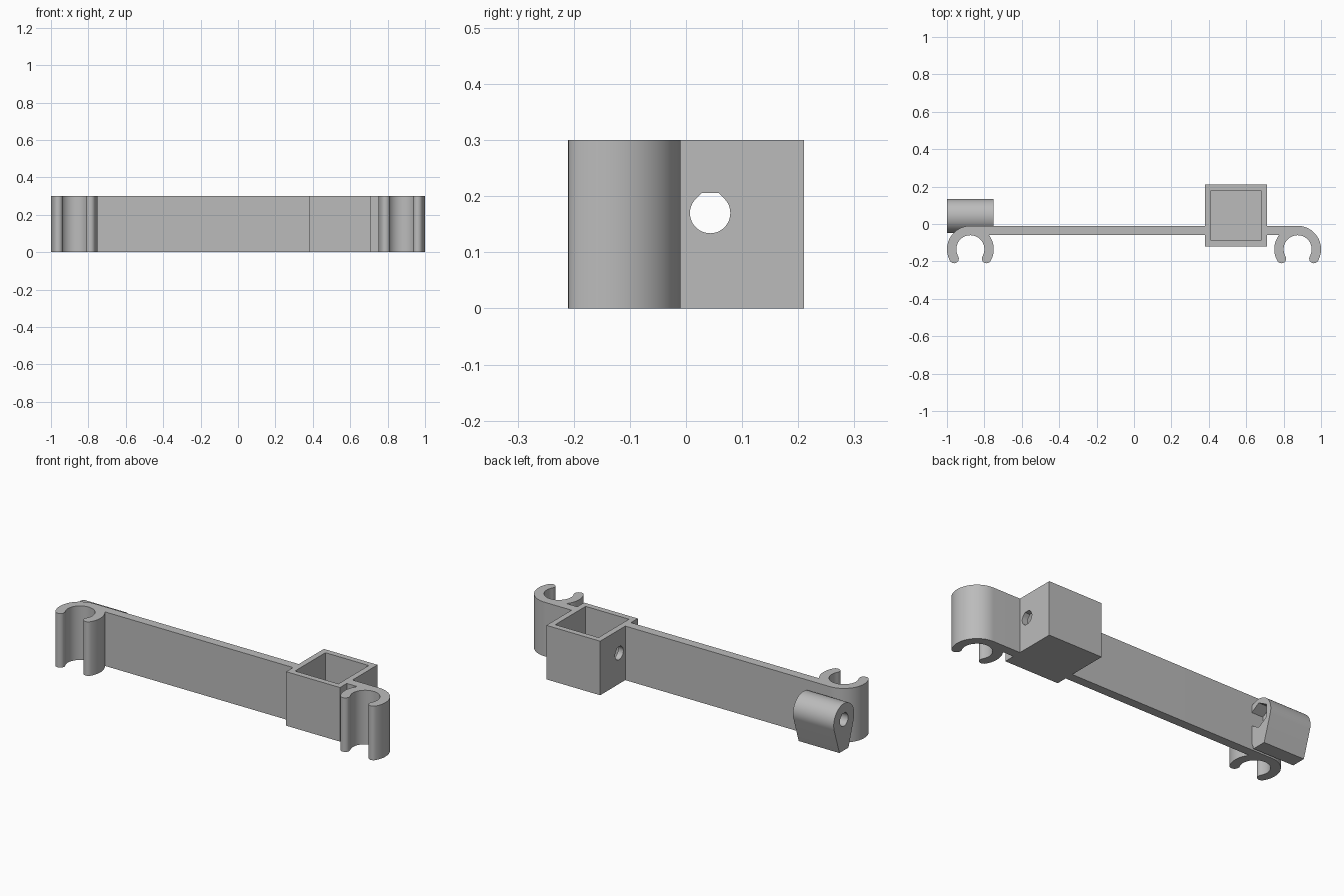
import bpy, bmesh
from math import radians, cos, sin
from mathutils import Vector

cube = bpy.data.objects.get("Cube")
if cube:
    bpy.data.objects.remove(cube, do_unlink=True)

GREY = (0.5, 0.5, 0.5, 1)
grey = bpy.data.materials.new("plain grey")
grey.use_nodes = True
grey.diffuse_color = GREY
grey.node_tree.nodes["Principled BSDF"].inputs["Base Color"].default_value = GREY

HEIGHT = 0.3
HOLE_Y, HOLE_Z, HOLE_R = 0.043, 0.17, 0.036
BAR_FRONT, BAR_BACK = -0.06, -0.01
CLIP_X, CLIP_Y, CLIP_OUT, CLIP_IN = 0.875, -0.135, 0.125, 0.075
BOX_L, BOX_R, BOX_F, BOX_B, WALL = 0.38, 0.71, -0.12, 0.21, 0.032


def arc(cx, cy, r, start, end, steps):
    angles = [radians(start + (end - start) * i / steps) for i in range(steps + 1)]
    return [(cx + r * cos(a), cy + r * sin(a)) for a in angles]


def prism(name, outline, low, high, axis="z"):
    """Extrude a flat outline along z (outline in x, y) or x (outline in y, z)."""
    place = (lambda a, b, c: (a, b, c)) if axis == "z" else (lambda a, b, c: (c, a, b))
    bm = bmesh.new()
    face = bm.faces.new([bm.verts.new(place(a, b, low)) for a, b in outline])
    grown = bmesh.ops.extrude_face_region(bm, geom=[face])["geom"]
    verts = [g for g in grown if isinstance(g, bmesh.types.BMVert)]
    bmesh.ops.translate(bm, verts=verts, vec=Vector(place(0, 0, high - low)))
    bmesh.ops.recalc_face_normals(bm, faces=bm.faces)
    mesh = bpy.data.meshes.new(name)
    bm.to_mesh(mesh)
    bm.free()
    mesh.materials.append(grey)
    obj = bpy.data.objects.new(name, mesh)
    bpy.context.collection.objects.link(obj)
    return obj


def select(obj):
    bpy.ops.object.select_all(action="DESELECT")
    bpy.context.view_layer.objects.active = obj
    obj.select_set(True)


def cut(obj, cutter):
    cutter.hide_render = True
    mod = obj.modifiers.new("cut", "BOOLEAN")
    mod.operation, mod.solver, mod.object = "DIFFERENCE", "EXACT", cutter
    select(obj)
    bpy.ops.object.modifier_apply(modifier=mod.name)
    bpy.data.objects.remove(cutter, do_unlink=True)


def rectangle(left, right, front, back):
    return [(left, front), (right, front), (right, back), (left, back)]


def drill():
    """Screw hole with sloped shoulders and a flat roof."""
    flat = HOLE_R * 0.414
    outline = arc(HOLE_Y, HOLE_Z, HOLE_R, 135, 405, 36)
    outline += [(HOLE_Y + flat, HOLE_Z + HOLE_R), (HOLE_Y - flat, HOLE_Z + HOLE_R)]
    return prism("drill", outline, -1.1, 1.1, "x")


# Snap clip outline: open ring with rounded tips
mid = (CLIP_OUT + CLIP_IN) / 2
tip = (CLIP_OUT - CLIP_IN) / 2
tip_x, tip_y = mid * cos(radians(30)), CLIP_Y - mid * sin(radians(30))
clip = arc(CLIP_X, CLIP_Y, CLIP_OUT, 143.13, 210, 14)
clip += arc(CLIP_X - tip_x, tip_y, tip, 210, 390, 12)[1:]
clip += arc(CLIP_X, CLIP_Y, CLIP_IN, 210, -30, 40)[1:]
clip += arc(CLIP_X + tip_x, tip_y, tip, 150, 330, 12)[1:]
clip += arc(CLIP_X, CLIP_Y, CLIP_OUT, -30, 90, 28)[1:]
mirrored_clip = [(-x, y) for x, y in reversed(clip)]

# Bar, both clips and square socket as one extruded plan
plan = clip
plan += [(BOX_R, BAR_BACK), (BOX_R, BOX_B), (BOX_L, BOX_B), (BOX_L, BAR_BACK)]
plan += mirrored_clip
plan += [(BOX_L, BAR_FRONT), (BOX_L, BOX_F), (BOX_R, BOX_F), (BOX_R, BAR_FRONT)]
bracket = prism("bracket_bar_with_clips", plan, 0, HEIGHT)

# Socket pocket and screw hole through its side walls
pocket = rectangle(BOX_L + WALL, BOX_R - WALL, BOX_F + WALL, BOX_B - WALL)
cut(bracket, prism("pocket", pocket, WALL, HEIGHT + 0.1))
cut(bracket, drill())

# Screw boss: round top tapering to a narrow foot
outline = arc(HOLE_Y, HOLE_Z, 0.09, -17.8, 197.8, 48)
outline += [(HOLE_Y - 0.04, 0), (HOLE_Y + 0.04, 0)]
boss = prism("screw_boss", outline, -1, -0.75, "x")
cut(boss, drill())

# Hexagonal nut recess on the inner end of the boss
hexagon = arc(HOLE_Y, HOLE_Z, 0.068, 30, 330, 5)
cut(boss, prism("nut_recess", hexagon, -0.82, -0.7, "x"))

for part in (bracket, boss):
    select(part)
    bpy.ops.object.shade_smooth_by_angle(angle=radians(25))
